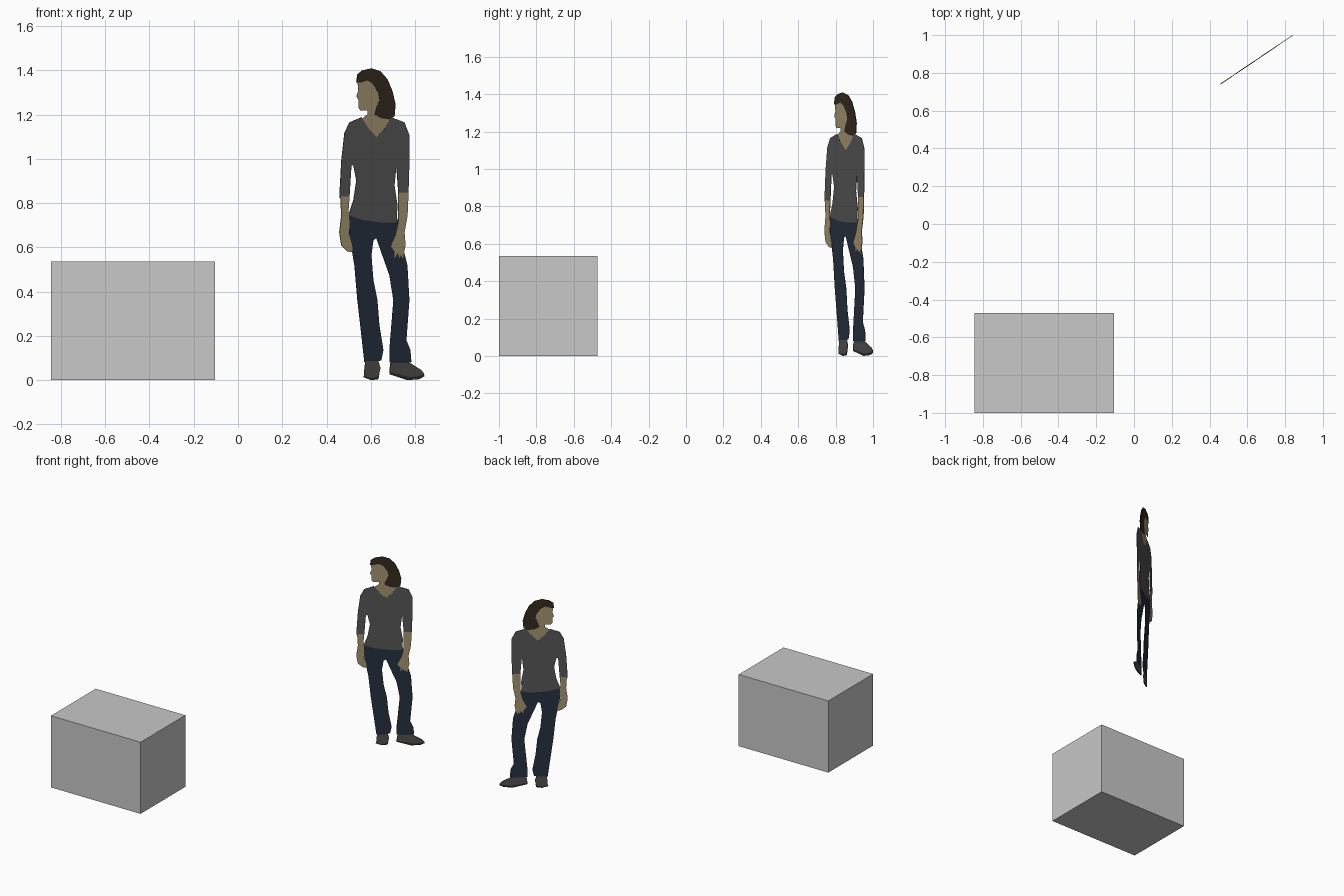
import bpy
import bmesh
from mathutils import Vector

default_cube = bpy.data.objects.get("Cube")
if default_cube:
    bpy.data.objects.remove(default_cube, do_unlink=True)


def make_material(name, red, green, blue):
    material = bpy.data.materials.new(name)
    material.use_nodes = True
    color = (red, green, blue, 1.0)
    material.diffuse_color = color
    material.node_tree.nodes["Principled BSDF"].inputs["Base Color"].default_value = color
    return material


box_grey = make_material("box grey", 0.58, 0.58, 0.58)
shirt_grey = make_material("shirt grey", 0.09, 0.09, 0.09)
skin_tan = make_material("skin tan", 0.37, 0.29, 0.16)
denim_navy = make_material("denim navy", 0.02, 0.029, 0.047)
hair_brown = make_material("hair brown", 0.033, 0.023, 0.014)
shoe_grey = make_material("shoe grey", 0.08, 0.077, 0.076)
sole_dark = make_material("sole dark", 0.028, 0.024, 0.022)

# The standing figure is a flat cutout on a diagonal upright plane
CARD_START = Vector((0.458, 0.741, 0.0))
CARD_END = Vector((0.842, 1.0, 0.0))
CARD_WIDTH = 85
UNIT = 1 / 221.5
ALONG = (CARD_END - CARD_START) / CARD_WIDTH
UP = Vector((0, 0, UNIT))
CARD_NORMAL = ALONG.cross(UP).normalized()
LAYER_STEP = 0.0007


def add_object(name, bm, material):
    bmesh.ops.recalc_face_normals(bm, faces=bm.faces)
    mesh = bpy.data.meshes.new(name)
    bm.to_mesh(mesh)
    bm.free()
    mesh.materials.append(material)
    obj = bpy.data.objects.new(name, mesh)
    bpy.context.collection.objects.link(obj)
    return obj


def add_cutout(name, material, layer, outline):
    """Thin plate centred on the card plane; higher layers show on both sides."""
    offset = CARD_NORMAL * LAYER_STEP * layer
    bm = bmesh.new()
    corners = [bm.verts.new(CARD_START + ALONG * u + UP * v - offset) for u, v in outline]
    face = bm.faces.new(corners)
    extruded = bmesh.ops.extrude_face_region(bm, geom=[face], use_keep_orig=True)
    moved = [item for item in extruded["geom"] if isinstance(item, bmesh.types.BMVert)]
    bmesh.ops.translate(bm, verts=moved, vec=offset * 2)
    return add_object(name, bm, material)


def add_box(name, material, low, high):
    low, high = Vector(low), Vector(high)
    bm = bmesh.new()
    bmesh.ops.create_cube(bm, size=1)
    bmesh.ops.scale(bm, verts=bm.verts, vec=high - low)
    bmesh.ops.translate(bm, verts=bm.verts, vec=(low + high) / 2)
    return add_object(name, bm, material)


# Plain block
add_box("block", box_grey, (-0.845, -1.0, 0.0), (-0.105, -0.472, 0.535))

# Head, neck and chest
add_cutout("face_and_neck", skin_tan, 1, [
    (18, 300), (19, 290), (17, 284), (19, 281), (19, 273), (21, 270),
    (28, 270), (28, 266), (22, 261), (26, 250), (37, 241), (46, 250),
    (51, 262), (50, 290), (32, 305)])
add_cutout("hair", hair_brown, 3, [
    (17, 298), (18, 306), (23, 310), (32, 312), (41, 309), (48, 301),
    (53, 289), (56, 276), (55, 264), (49, 261), (42, 262), (35, 266),
    (37, 273), (40, 280), (39, 287), (34, 296), (28, 300), (22, 298)])

# Shirt with sleeves, V neckline and the gaps beside the waist
add_cutout("shirt", shirt_grey, 2, [
    (22, 263), (10, 258), (5, 247), (2, 220), (0, 183), (10, 183),
    (12, 215), (14, 215), (17, 200), (14, 180), (9, 165), (24, 160),
    (40, 158), (57, 158), (58, 175), (55, 195), (57, 215), (59, 187),
    (69, 187), (70, 220), (70, 245), (65, 258), (52, 263), (46, 253),
    (37, 243), (29, 252)])

# Bare forearms and hands
add_cutout("right_forearm", skin_tan, 3, [
    (1, 184), (10, 184), (9, 170), (10, 155), (9, 148), (13, 133),
    (13, 128), (8, 129), (2, 135), (0, 148), (2, 165)])
add_cutout("left_forearm", skin_tan, 3, [
    (59, 188), (69, 188), (68, 165), (65, 148), (66, 135), (63, 121),
    (61, 125), (60, 122), (58, 127), (55, 122), (55, 128), (51, 134),
    (56, 145), (59, 158)])

# Trousers
add_cutout("trousers", denim_navy, 1, [
    (9, 168), (10, 145), (15, 115), (18, 80), (22, 45), (25, 18),
    (34, 17), (42, 20), (44, 30), (40, 55), (38, 80), (34, 100),
    (32, 125), (34, 140), (37, 142), (44, 122), (50, 105), (54, 80),
    (52, 55), (50, 30), (50, 18), (60, 15), (72, 18), (71, 30),
    (67, 40), (70, 80), (68, 115), (63, 135), (58, 162), (35, 164)])

# Shoes with darker soles
add_cutout("right_shoe", shoe_grey, 2, [
    (26, 19), (39, 19), (41, 12), (39, 4), (32, 2), (25, 4), (25, 10)])
add_cutout("right_sole", sole_dark, 1, [
    (25, 6), (40, 6), (39, 1), (32, 0), (24, 3)])
add_cutout("left_shoe", shoe_grey, 2, [
    (51, 17), (71, 17), (82, 10), (85, 6), (79, 4), (70, 3), (62, 5), (50, 8)])
add_cutout("left_sole", sole_dark, 1, [
    (50, 9), (62, 7), (84, 7), (85, 4), (80, 1), (68, 0), (50, 6)])
